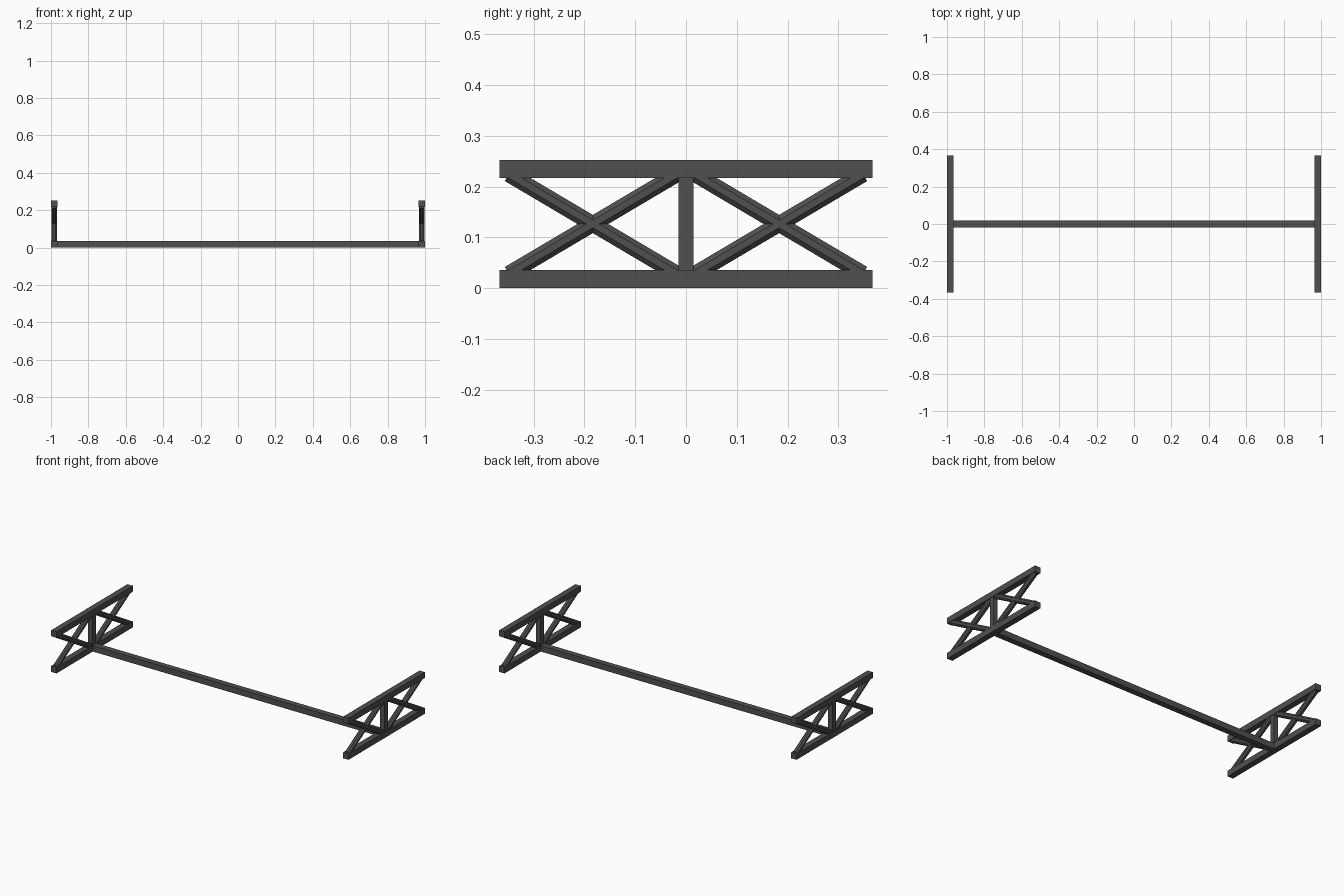
import bpy
from math import pi
from mathutils import Vector

cube = bpy.data.objects.get("Cube")
if cube:
    bpy.data.objects.remove(cube, do_unlink=True)

steel = bpy.data.materials.new("dark_grey_steel")
steel.use_nodes = True
steel.diffuse_color = (0.08, 0.08, 0.08, 1)
steel.node_tree.nodes["Principled BSDF"].inputs["Base Color"].default_value = steel.diffuse_color

BAR = 0.036          # square bar thickness
HALF_LENGTH = 0.367  # half length of a side rail
HEIGHT = 0.253
ROD = 0.031          # brace thickness across flats


def box(name, centre, size):
    bpy.ops.mesh.primitive_cube_add(size=1, location=centre)
    obj = bpy.context.object
    obj.name = name
    obj.scale = size
    obj.data.materials.append(steel)


def brace(name, start, end):
    """Octagonal rod with one flat facing outwards."""
    start, end = Vector(start), Vector(end)
    axis = end - start
    bpy.ops.mesh.primitive_cylinder_add(vertices=8, radius=ROD / 2 / 0.924,
                                        depth=axis.length, location=(start + end) / 2)
    obj = bpy.context.object
    obj.name = name
    # Turn the mesh so that flats, not corners, face along x
    for v in obj.data.vertices:
        v.co.rotate(Vector((1, 0, 0)).rotation_difference(Vector((1, 0, 0))))
        x, y = v.co.x, v.co.y
        v.co.x, v.co.y = x * 0.9239 - y * 0.3827, x * 0.3827 + y * 0.9239
    obj.rotation_euler = (-pi / 2 + Vector((axis.y, axis.z)).angle_signed(Vector((1, 0))) * 1, 0, 0)
    obj.data.materials.append(steel)


# Long beam joining the two side frames
box("cross_beam", (0, 0, BAR / 2), (2 - 2 * BAR, BAR, BAR))

low, high = BAR / 2, HEIGHT - BAR / 2
for side, sx in (("left", 1), ("right", -1)):
    x = sx * (1 - BAR / 2)
    # Top and bottom rails with a central post
    box(side + "_bottom_rail", (x, 0, low), (BAR, 2 * HALF_LENGTH, BAR))
    box(side + "_top_rail", (x, 0, high), (BAR, 2 * HALF_LENGTH, BAR))
    box(side + "_post", (x, 0, HEIGHT / 2), (0.03, 0.03, HEIGHT - BAR))
    # Crossed braces in the front and back bays
    for bay, sy in (("front", -1), ("back", 1)):
        outer, inner = sy * (HALF_LENGTH - 0.018), sy * 0.018
        slip = 0.0106
        brace(f"{side}_{bay}_rising_brace", (x, inner, low + slip), (x, outer, high - slip))
        brace(f"{side}_{bay}_falling_brace", (x, inner, high - slip), (x, outer, low + slip))
